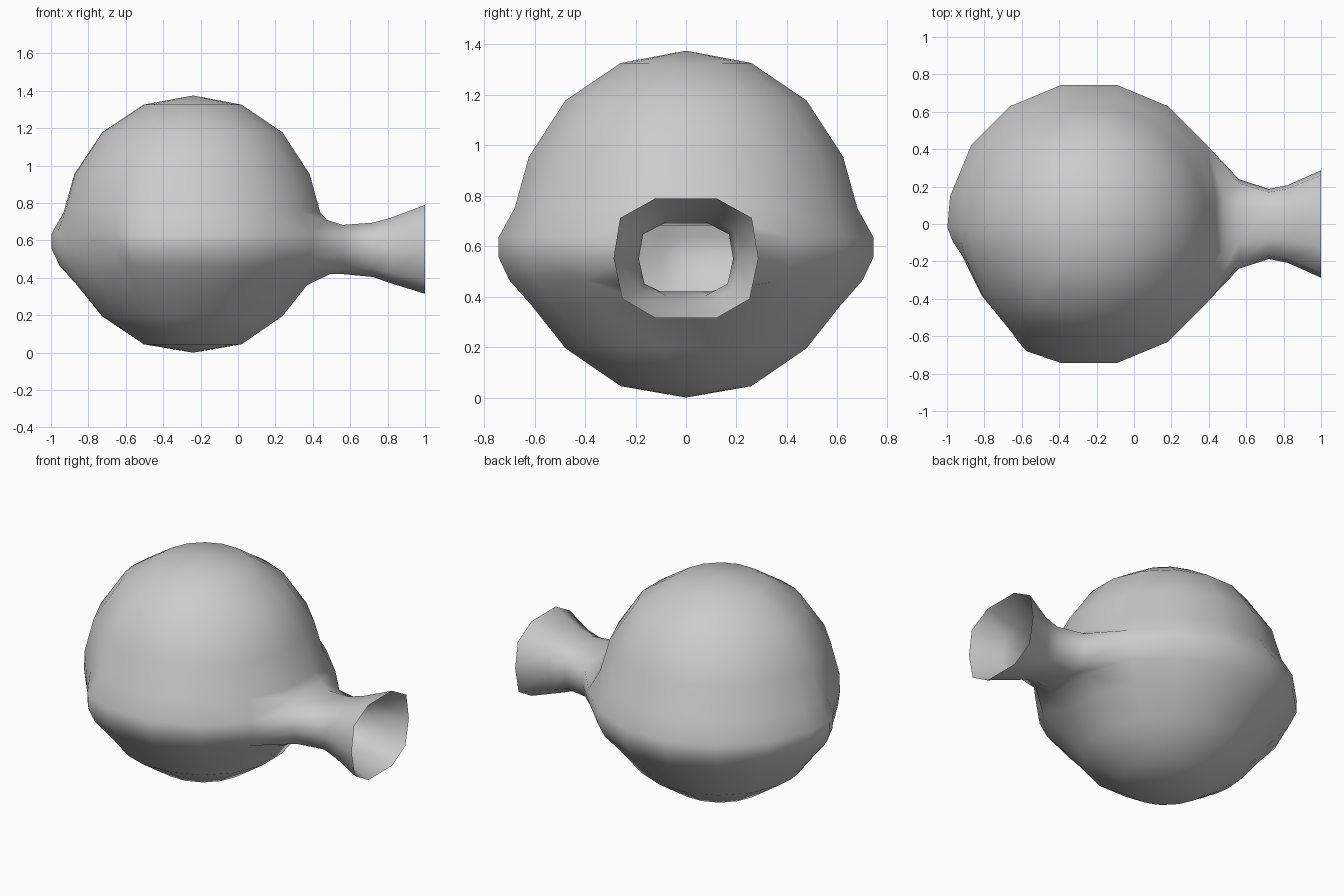
import bpy, bmesh
from math import radians, cos, sin

if "Cube" in bpy.data.objects:
    bpy.data.objects.remove(bpy.data.objects["Cube"])

CX = -0.24
bm = bmesh.new()

# columns: angle and strength of the raised band (it fades out over a short gap)
columns = [(11.25 + 22.5 * i, 1.0) for i in range(8)]
columns += [(181.5, 1.0), (187.5, 0.65), (194, 0.15), (213.75, 0.0),
            (234, 0.3), (239.5, 0.7), (244, 1.0)]
columns += [(258.75 + 22.5 * i, 1.0) for i in range(5)]
n = len(columns)

# rows: height, plain globe radius, radius with band
rows = [(1.326, 0.264, 0.264), (1.178, 0.487, 0.487), (0.955, 0.635, 0.635),
        (0.75, 0.687, 0.693), (0.635, 0.69, 0.758), (0.555, 0.68, 0.757),
        (0.465, 0.66, 0.714), (0.36, 0.608, 0.62), (0.195, 0.487, 0.487),
        (0.045, 0.264, 0.264)]
A, B, C = 4, 5, 6  # rows around the spout opening

# globe body
grid = []
for z, r0, r1 in rows:
    ring = []
    for a, w in columns:
        r = r0 + (r1 - r0) * w
        t = radians(a)
        ring.append(bm.verts.new((CX + r * cos(t), r * sin(t), z)))
    grid.append(ring)
for j in (0, n - 1):
    grid[A][j].co.x, grid[A][j].co.z = 0.475, 0.71
    grid[C][j].co.x, grid[C][j].co.z = 0.49, 0.42

for i in range(len(rows) - 1):
    for j in range(n):
        if i in (A, B) and j in (n - 2, n - 1, 0):
            continue
        k = (j + 1) % n
        bm.faces.new((grid[i][j], grid[i + 1][j], grid[i + 1][k], grid[i][k]))
top = bm.verts.new((CX, 0, 1.375))
bottom = bm.verts.new((CX, 0, 0))
for j in range(n):
    k = (j + 1) % n
    bm.faces.new((top, grid[0][j], grid[0][k]))
    bm.faces.new((bottom, grid[-1][k], grid[-1][j]))

# flared open spout: ten-sided rings joined to the opening
half = [(0.42, 1), (0.91, 0.67), (1, 0), (0.88, -0.68), (0.42, -1)]
section = half + [(-y, z) for y, z in reversed(half)]
prev = [grid[A][0], grid[A][1], grid[B][1], grid[C][1], grid[C][0],
        grid[C][n - 1], grid[C][n - 2], grid[B][n - 2], grid[A][n - 2], grid[A][n - 1]]
for x, hy, zt, zb in [(0.56, 0.24, 0.683, 0.42), (0.72, 0.187, 0.695, 0.405),
                      (0.82, 0.207, 0.722, 0.37), (1.0, 0.287, 0.79, 0.315)]:
    mid, hz = (zt + zb) / 2, (zt - zb) / 2
    ring = [bm.verts.new((x, y * hy, mid + z * hz)) for y, z in section]
    for j in range(10):
        k = (j + 1) % 10
        bm.faces.new((prev[j], prev[k], ring[k], ring[j]))
    prev = ring

bmesh.ops.recalc_face_normals(bm, faces=bm.faces[:])
for f in bm.faces:
    f.smooth = True
me = bpy.data.meshes.new("bulb_with_spout")
bm.to_mesh(me)
bm.free()
bpy.context.collection.objects.link(bpy.data.objects.new("bulb_with_spout", me))
